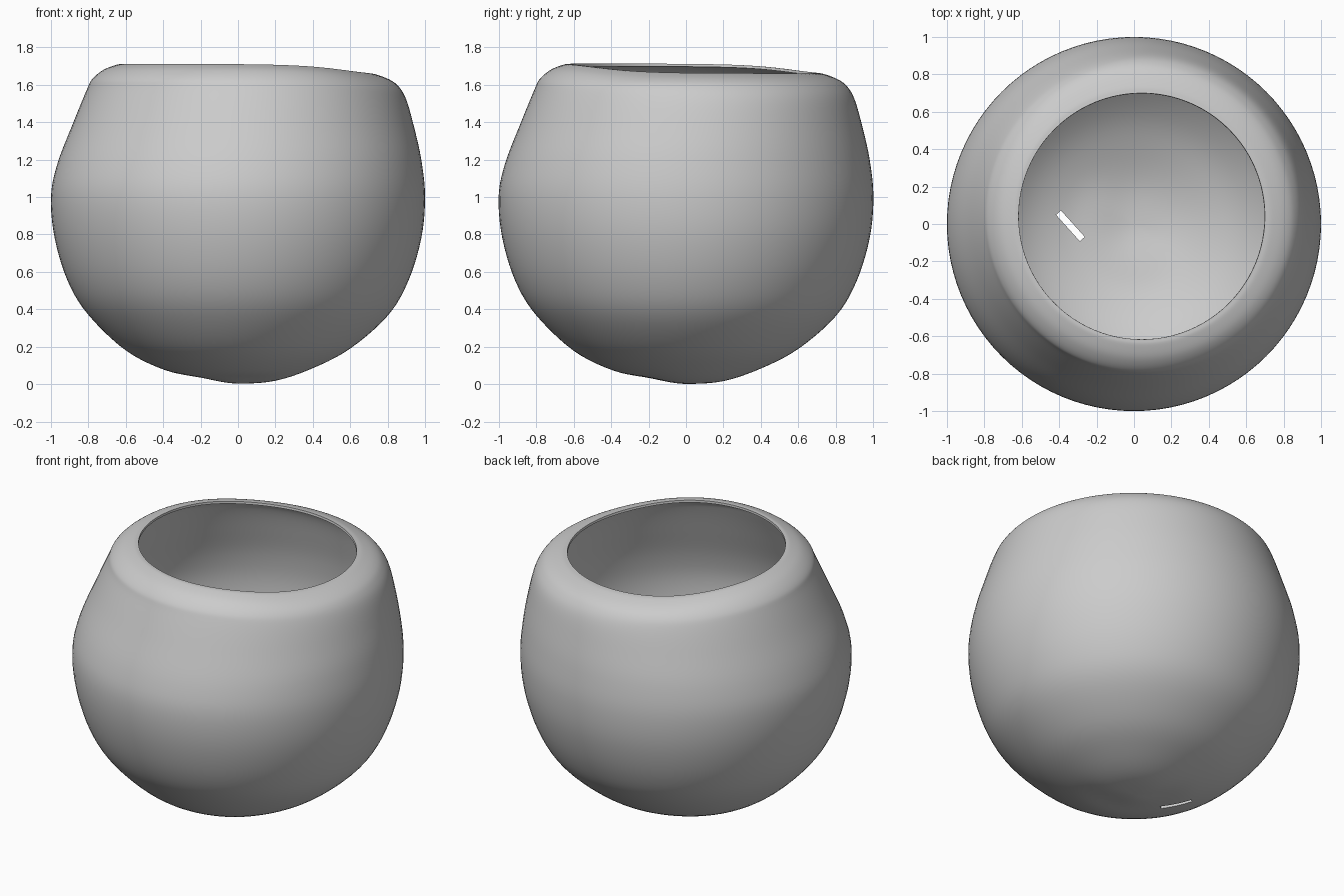
import bpy, bmesh, math
from mathutils import Vector

if "Cube" in bpy.data.objects:
    bpy.data.objects.remove(bpy.data.objects["Cube"])

SEGMENTS, STEPS = 96, 5

# wall profile, base to rim: low-side radius, height, high-side radius, height
PROFILE = [
    (0.00, 0.003, 0.00, 0.003), (0.20, 0.035, 0.20, 0.018),
    (0.39, 0.075, 0.40, 0.085), (0.60, 0.18, 0.60, 0.19),
    (0.80, 0.37, 0.80, 0.365), (0.91, 0.55, 0.91, 0.55),
    (0.98, 0.78, 0.98, 0.78), (1.00, 1.00, 1.00, 1.00),
    (0.965, 1.18, 0.98, 1.20), (0.88, 1.40, 0.94, 1.38),
    (0.81, 1.57, 0.90, 1.52), (0.78, 1.63, 0.86, 1.59),
    (0.72, 1.68, 0.81, 1.628), (0.65, 1.707, 0.74, 1.655),
    (0.617, 1.71, 0.70, 1.662),
]


def spline(points, steps):
    """Smooth curve through all the points."""
    pts = [Vector(p) for p in points]
    first = Vector((-pts[1][0], pts[1][1], -pts[1][2], pts[1][3]))
    pts = [first] + pts + [2 * pts[-1] - pts[-2]]
    out = []
    for a, b, c, d in zip(pts, pts[1:], pts[2:], pts[3:]):
        for i in range(steps):
            t = i / steps
            out.append(0.5 * (2 * b + (c - a) * t + (2 * a - 5 * b + 4 * c - d) * t * t
                              + (3 * b - a - 3 * c + d) * t ** 3))
    return out + [pts[-2]]


# bowl skin: rings that shift and tilt towards one corner near the rim
bm = bmesh.new()
rings = []
for low_r, low_z, high_r, high_z in spline(PROFILE, STEPS)[1:]:
    radius, shift = (low_r + high_r) / 2, (high_r - low_r) / 2
    ring = []
    for k in range(SEGMENTS):
        a = 2 * math.pi * k / SEGMENTS
        c, s = math.cos(a), math.sin(a)
        t = 0.5 + 0.5 * math.tanh(1.5 * (c + s)) / math.tanh(1.5)
        ring.append(bm.verts.new((shift + radius * c, shift + radius * s,
                                  low_z + (high_z - low_z) * t)))
    rings.append(ring)
pole = bm.verts.new((0, 0, PROFILE[0][1]))
for k in range(SEGMENTS):
    n = (k + 1) % SEGMENTS
    bm.faces.new((pole, rings[0][n], rings[0][k]))
    for lower, upper in zip(rings, rings[1:]):
        bm.faces.new((lower[k], lower[n], upper[n], upper[k]))
mesh = bpy.data.meshes.new("bowl")
bm.to_mesh(mesh)
bm.free()
bowl = bpy.data.objects.new("bowl", mesh)
bpy.context.collection.objects.link(bowl)

grey = bpy.data.materials.new("plain grey")
grey.diffuse_color = (0.6, 0.6, 0.6, 1)
grey.use_nodes = True
grey.node_tree.nodes["Principled BSDF"].inputs["Base Color"].default_value = grey.diffuse_color
mesh.materials.append(grey)

# cutter for the narrow slit in the base
bpy.ops.mesh.primitive_cube_add(size=1, location=(-0.34, -0.01, 0.05),
                                rotation=(0, 0, math.radians(-48)))
cutter = bpy.context.object
cutter.name = "slit_cutter"
cutter.scale = (0.19, 0.035, 0.4)
cutter.hide_render = True

# thin wall, then the slit
wall = bowl.modifiers.new("wall", 'SOLIDIFY')
wall.thickness, wall.offset = 0.015, -1
slit = bowl.modifiers.new("slit", 'BOOLEAN')
slit.object, slit.operation, slit.solver = cutter, 'DIFFERENCE', 'EXACT'
bpy.ops.object.select_all(action='DESELECT')
bowl.select_set(True)
bpy.context.view_layer.objects.active = bowl
bpy.ops.object.modifier_apply(modifier="wall")
bpy.ops.object.modifier_apply(modifier="slit")
bpy.data.objects.remove(cutter)
bpy.ops.object.shade_smooth_by_angle(angle=math.radians(40))
